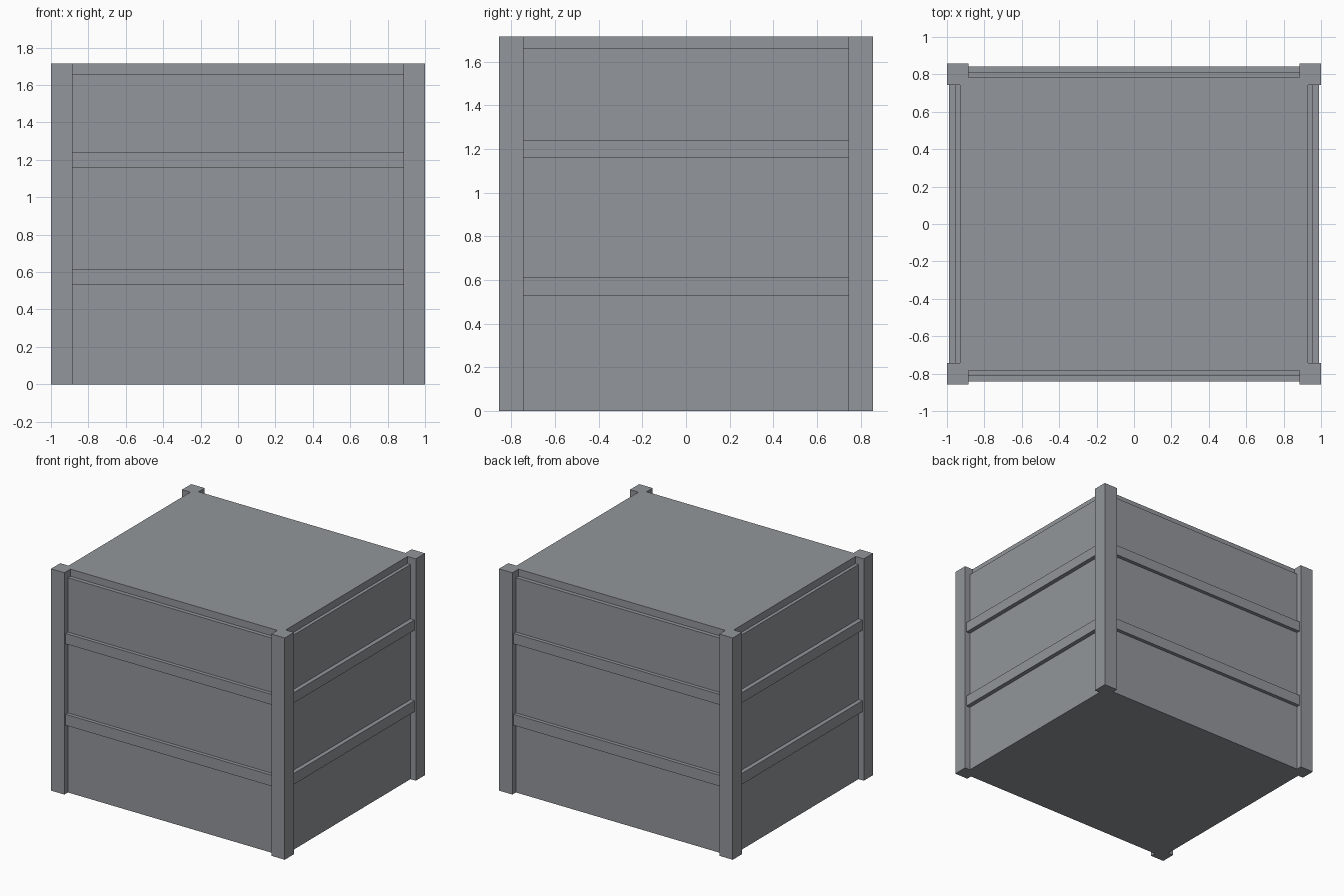
import bpy
import bmesh

if "Cube" in bpy.data.objects:
    bpy.data.objects.remove(bpy.data.objects["Cube"])

HX, HY, H = 1.0, 0.857, 1.715      # overall half width, half depth, height
POST_X, POST_Y = 0.115, 0.113      # corner post section

# Dark slate metal
slate = bpy.data.materials.new("dark_slate")
slate.diffuse_color = (0.29, 0.305, 0.325, 1)
slate.use_nodes = True
slate.node_tree.nodes["Principled BSDF"].inputs["Base Color"].default_value = slate.diffuse_color


def finish(name, bm):
    bmesh.ops.recalc_face_normals(bm, faces=bm.faces)
    mesh = bpy.data.meshes.new(name)
    bm.to_mesh(mesh)
    bm.free()
    mesh.materials.append(slate)
    obj = bpy.data.objects.new(name, mesh)
    bpy.context.collection.objects.link(obj)
    return obj


def stacked_rings(name, levels):
    """Closed solid through rectangles given as (half x, half y, z)."""
    bm = bmesh.new()
    rings = [[bm.verts.new((sx * x, sy * y, z))
              for sx, sy in ((-1, -1), (1, -1), (1, 1), (-1, 1))]
             for x, y, z in levels]
    for a, b in zip(rings, rings[1:]):
        for i in range(4):
            j = (i + 1) % 4
            bm.faces.new((a[i], a[j], b[j], b[i]))
    bm.faces.new(rings[0][::-1])
    bm.faces.new(rings[-1])
    return finish(name, bm)


def box(name, lo, hi):
    bm = bmesh.new()
    bmesh.ops.create_cube(bm, size=1)
    for v in bm.verts:
        v.co = [(a + b) / 2 + c * (b - a) for a, b, c in zip(lo, hi, v.co)]
    return finish(name, bm)


# Crate body: flat panels, two raised bands and a recessed rim at the top
PANEL, BAND, RIM = (0.955, 0.814), (0.988, 0.842), (0.929, 0.783)
levels = [(*PANEL, 0)]
for low, high in ((0.53, 0.615), (1.16, 1.24)):
    levels += [(*PANEL, low), (*BAND, low), (*BAND, high), (*PANEL, high)]
levels += [(*PANEL, 1.66), (*RIM, 1.66), (*RIM, H)]
stacked_rings("crate_body", levels)

# Corner posts
post = box("corner_posts", (HX - POST_X, HY - POST_Y, 0), (HX, HY, H))
mirror = post.modifiers.new("four_corners", "MIRROR")
mirror.use_axis = (True, True, False)
mirror.use_mirror_merge = False
